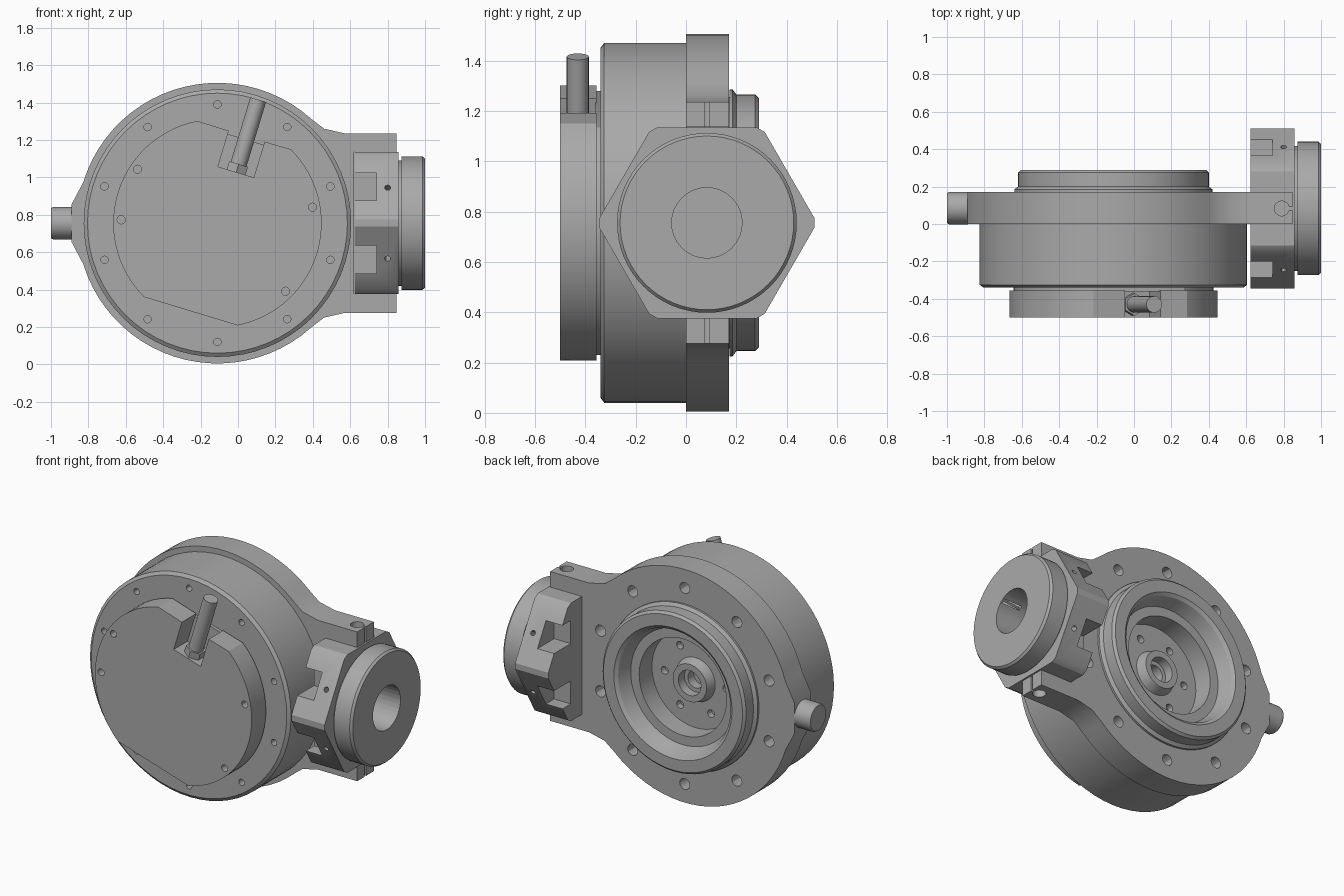
import bpy, bmesh, math
from mathutils import Vector

if "Cube" in bpy.data.objects:
    bpy.data.objects.remove(bpy.data.objects["Cube"])

GREY = (0.4, 0.4, 0.4, 1)
metal = bpy.data.materials.new("machined_grey")
metal.diffuse_color = GREY
metal.use_nodes = True
metal.node_tree.nodes["Principled BSDF"].inputs["Base Color"].default_value = GREY

CX, CZ = -0.11, 0.755      # drum axis
AY = 0.083                 # side axle axis


def finish(bm, name):
    bmesh.ops.recalc_face_normals(bm, faces=bm.faces)
    me = bpy.data.meshes.new(name)
    bm.to_mesh(me)
    bm.free()
    me.materials.append(metal)
    ob = bpy.data.objects.new(name, me)
    bpy.context.collection.objects.link(ob)
    return ob


def cyl(name, p, q, r, seg=48):
    p, q = Vector(p), Vector(q)
    bm = bmesh.new()
    bmesh.ops.create_cone(bm, cap_ends=True, segments=seg, radius1=r, radius2=r, depth=(q - p).length)
    rot = Vector((0, 0, 1)).rotation_difference(q - p).to_matrix()
    for v in bm.verts:
        v.co = rot @ v.co + (p + q) / 2
    return finish(bm, name)


def prism(name, pts, a, b, axis):
    """Extrude a 2D outline: along y the outline is (x, z), along x it is (y, z)."""
    bm = bmesh.new()
    place = (lambda p: (p[0], a, p[1])) if axis == "y" else (lambda p: (a, p[0], p[1]))
    face = bm.faces.new([bm.verts.new(place(p)) for p in pts])
    ext = bmesh.ops.extrude_face_region(bm, geom=[face])["geom"]
    step = Vector((0, b - a, 0)) if axis == "y" else Vector((b - a, 0, 0))
    bmesh.ops.translate(bm, vec=step, verts=[g for g in ext if isinstance(g, bmesh.types.BMVert)])
    return finish(bm, name)


def box(name, x, y, z):
    return prism(name, [(x[0], z[0]), (x[1], z[0]), (x[1], z[1]), (x[0], z[1])], y[0], y[1], "y")


def lathe(name, profile, centre, axis, steps=64):
    """Spin a (radius, height) profile round an axis."""
    bm = bmesh.new()
    axis = Vector(axis)
    up = Vector((0, 0, 1))
    c = Vector(centre)
    vs = [bm.verts.new(c + up * r + axis * h) for r, h in profile]
    es = [bm.edges.new(e) for e in zip(vs, vs[1:])]
    bmesh.ops.spin(bm, geom=vs + es, cent=c, axis=axis, angle=2 * math.pi, steps=steps)
    bmesh.ops.remove_doubles(bm, verts=bm.verts, dist=0.0005)
    return finish(bm, name)


def cut(ob, cutters):
    bpy.context.view_layer.objects.active = ob
    for c in cutters:
        m = ob.modifiers.new("cut", "BOOLEAN")
        m.operation, m.solver, m.object = "DIFFERENCE", "EXACT", c
        bpy.ops.object.modifier_apply(modifier=m.name)
        bpy.data.objects.remove(c)


def ring(r, angle):
    a = math.radians(angle)
    return CX + r * math.cos(a), CZ + r * math.sin(a)


def drum_holes(r, rad, y0, y1, angles):
    out = []
    for a in angles:
        x, z = ring(r, a)
        out.append(cyl("hole_cutter", (x, y0, z), (x, y1, z), rad, 12))
    return out


bolts = [90 + 36 * i for i in range(10)]

# Drum housing with the stepped rear bore and hub
housing = lathe("drum_housing", [
    (0, -0.34), (0.695, -0.34), (0.715, -0.325), (0.715, 0.002), (0.5, 0.002), (0.5, 0.172),
    (0.53, 0.172), (0.53, 0.185), (0.51, 0.2), (0.51, 0.275), (0.495, 0.29), (0.42, 0.29),
    (0.4, 0.275), (0.37, 0.19), (0.31, 0.19), (0.31, 0.06), (0.14, 0.06), (0.12, 0.12),
    (0.08, 0.12), (0.08, 0.06), (0.055, 0.06), (0.055, 0), (0, 0)], (CX, 0, CZ), (0, 1, 0))
cut(housing, drum_holes(0.635, 0.02, -0.4, -0.28, bolts)
    + drum_holes(0.22, 0.025, 0.02, 0.1, range(0, 360, 60)))

# Flange plate with a left boss and a neck towards the axle
upper = [(0.62, CZ + 0.48), (0.57, CZ + 0.48), (0.46, CZ + 0.505)]
upper += [(x - CX - 0.11, z) for x, z in (ring(0.75, a) for a in range(48, 164, 5))]
upper += [(-0.89, CZ + 0.1)]
outline = upper + [(x, 2 * CZ - z) for x, z in reversed(upper)]
flange = prism("flange", outline, 0, 0.17, "y")
cut(flange, [cyl("bore_cutter", (CX, -0.1, CZ), (CX, 0.3, CZ), 0.505, 64)]
    + drum_holes(0.63, 0.036, 0.07, 0.3, bolts))

# Fork ears above and below the axle block
for side, label in ((1, "upper"), (-1, "lower")):
    z0, z1 = sorted((CZ + side * 0.38, CZ + side * 0.48))
    ear = box(label + "_ear", (0.61, 0.848), (0, 0.17), (z0, z1))
    cut(ear, [cyl("screw_cutter", (0.79, AY, z0 - 0.1), (0.79, AY, z1 + 0.1), 0.04, 16),
              box("slit_cutter", (0.79, 0.9), (AY - 0.008, AY + 0.008), (z0 - 0.1, z1 + 0.1))])

# Left pivot stub
lathe("left_pivot", [(0, 0), (0.087, 0), (0.087, 0.1), (0.08, 0.112), (0, 0.112)],
      (-0.888, AY + 0.002, CZ), (-1, 0, 0), 32)

# Hexagonal axle block with notched slanted faces
hexagon = []
for k in range(6):
    for d in (-2.5, 2.5):
        a = math.radians(60 * k + d)
        hexagon.append((AY + 0.428 * math.cos(a), CZ + 0.428 * math.sin(a)))
block = prism("axle_block", hexagon, 0.622, 0.858, "x")
cutters = []
for sy in (-1, 1):
    for sz in (-1, 1):
        ys = sorted((AY + sy * 0.2, AY + sy * 0.5))
        zs = sorted((CZ + sz * 0.12, CZ + sz * 0.268))
        cutters.append(box("notch_cutter", (0.5, 0.74), ys, zs))
        n = Vector((0, sy * math.cos(math.pi / 6), sz * 0.5))
        c = Vector((0.8, AY, CZ))
        cutters.append(cyl("pin_cutter", c + n * 0.3, c + n * 0.5, 0.016, 12))
cutters.append(cyl("axle_cutter", (0.7, AY, CZ), (1, AY, CZ), 0.14, 32))
cut(block, cutters)

# Output disc: neck, chamfered rim, centre bore and six bolt holes
disc = lathe("output_disc", [(0, 0), (0.335, 0), (0.335, 0.02), (0.357, 0.02), (0.357, 0.132),
                             (0.345, 0.146), (0, 0.146)], (0.854, AY, CZ), (1, 0, 0))
cutters = [cyl("centre_cutter", (0.7, AY, CZ), (1.1, AY, CZ), 0.14, 32)]
for k in range(6):
    a = math.radians(30 + 60 * k)
    y, z = AY + 0.22 * math.cos(a), CZ + 0.22 * math.sin(a)
    cutters.append(cyl("bolt_cutter", (0.89, y, z), (1.1, y, z), 0.036, 16))
cut(disc, cutters)

# Front cover: disc with two parallel flats and a cable notch, tilted
V = Vector((0.29, 0.957)).normalized()
U = Vector((V.y, -V.x))


def tilt(u, v):
    p = Vector((CX, CZ)) + U * u + V * v
    return p.x, p.y


R = 0.557
right_arc = [(R * math.cos(math.radians(a)), R * math.sin(math.radians(a))) for a in range(-62, 63, 4)]
left_arc = [(-u, -v) for u, v in right_arc]
notch = [(0.115, 0.49), (0.115, 0.29), (-0.085, 0.29), (-0.085, 0.49)]
cover = prism("front_cover", [tilt(*p) for p in right_arc + notch + left_arc], -0.5, -0.355, "y")
cut(cover, drum_holes(0.515, 0.022, -0.6, -0.45, (146, 178, 9.5, -45)))
spacer = prism("cover_spacer", [tilt(u * 0.96, v * 0.96) for u, v in right_arc + left_arc], -0.36, -0.335, "y")

# Cable and its socket in the notch
def along(v):
    x, z = tilt(0.017, v)
    return (x, -0.43, z)


cyl("cable", along(0.28), along(0.695), 0.044, 24)
cyl("cable_socket", along(0.28), along(0.335), 0.06, 6)

# Smooth the round surfaces, keep the machined edges sharp
for ob in bpy.context.scene.objects:
    ob.select_set(ob.type == "MESH")
bpy.context.view_layer.objects.active = housing
bpy.ops.object.shade_smooth_by_angle(angle=math.radians(30))
